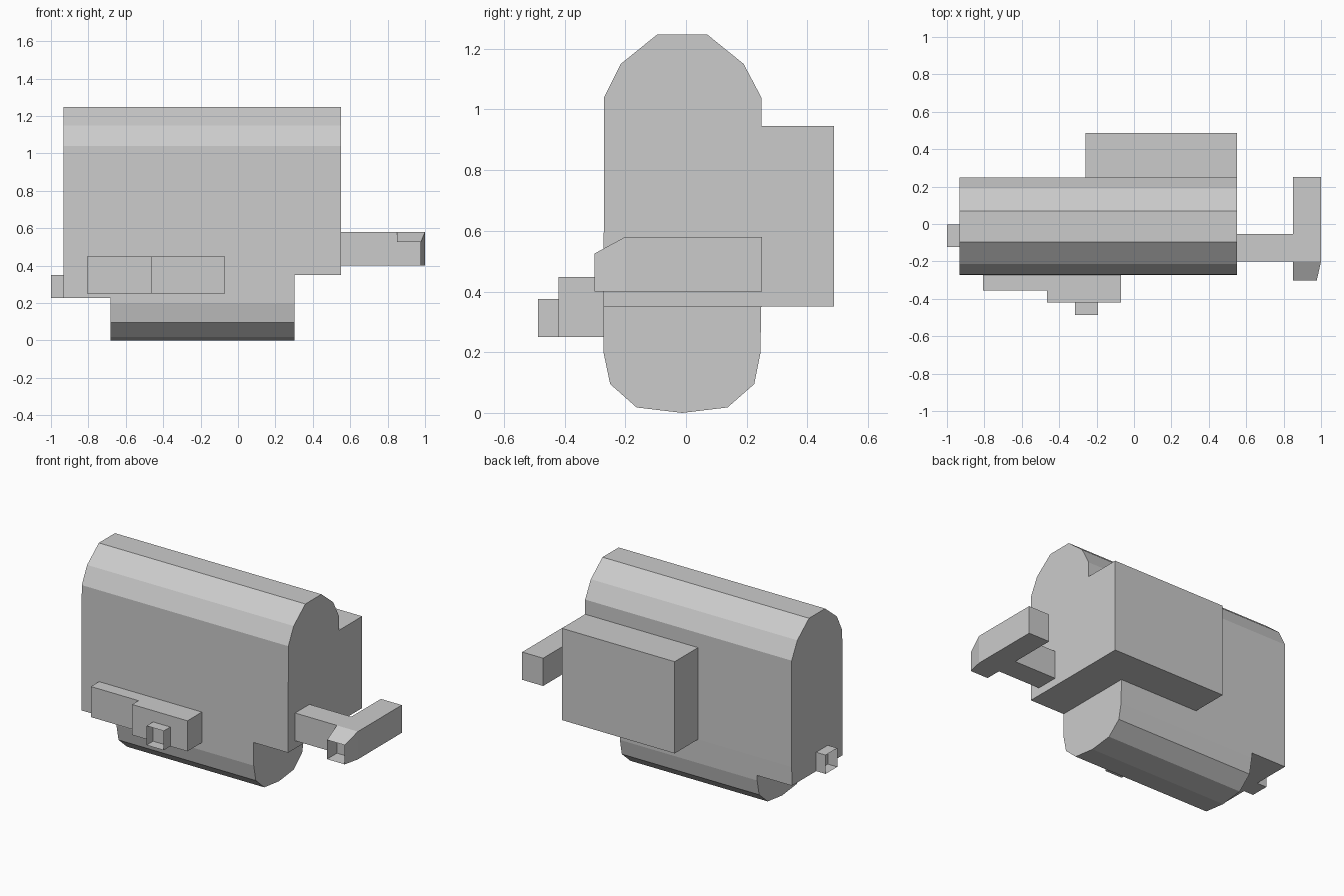
import bpy, bmesh
from mathutils import Vector

if "Cube" in bpy.data.objects:
    bpy.data.objects.remove(bpy.data.objects["Cube"])


def finish(name, bm):
    mesh = bpy.data.meshes.new(name)
    bm.to_mesh(mesh)
    bm.free()
    ob = bpy.data.objects.new(name, mesh)
    bpy.context.collection.objects.link(ob)
    return ob


def block(name, x, y, z, skip=()):
    """Box given by its ranges; faces whose normal is in skip are left out."""
    bm = bmesh.new()
    bmesh.ops.create_cube(bm, size=1)
    for v in bm.verts:
        v.co = Vector([r[0] if c < 0 else r[1] for r, c in zip((x, y, z), v.co)])
    bm.normal_update()
    gone = [f for f in bm.faces if any(f.normal.dot(Vector(n)) > 0.9 for n in skip)]
    bmesh.ops.delete(bm, geom=gone, context='FACES_ONLY')
    return finish(name, bm)


def prism(name, profile, x0, x1):
    """Extrude a (y, z) outline along x."""
    bm = bmesh.new()
    face = bm.faces.new([bm.verts.new((x0, y, z)) for y, z in profile])
    ext = bmesh.ops.extrude_face_region(bm, geom=[face], use_keep_orig=True)
    for v in ext['geom']:
        if isinstance(v, bmesh.types.BMVert):
            v.co.x = x1
    bmesh.ops.recalc_face_normals(bm, faces=bm.faces)
    return finish(name, bm)


def cut(ob, cutter):
    mod = ob.modifiers.new("cut", 'BOOLEAN')
    mod.operation = 'DIFFERENCE'
    mod.solver = 'EXACT'
    mod.object = cutter
    bpy.context.view_layer.objects.active = ob
    bpy.ops.object.modifier_apply(modifier=mod.name)
    bpy.data.objects.remove(cutter)


FRONT, BACK, LEFT, RIGHT = (0, -1, 0), (0, 1, 0), (-1, 0, 0), (1, 0, 0)

# Main body: capsule outline, lower corners cut away to leave the bottom drum
outline = [(-0.27, 1.04), (-0.215, 1.15), (-0.095, 1.247), (0.07, 1.247),
           (0.19, 1.15), (0.248, 1.04), (0.248, 0.35), (0.245, 0.195),
           (0.225, 0.095), (0.137, 0.018), (-0.012, 0.0), (-0.163, 0.018),
           (-0.25, 0.095), (-0.272, 0.2)]
body = prism("body", outline, -0.932, 0.55)
cut(body, block("cutter_left", (-1.2, -0.682), (-1, 1), (-1, 0.228)))
cut(body, block("cutter_right", (0.303, 1.2), (-1, 1), (-1, 0.35)))

# Box on the back
block("back_box", (-0.26, 0.55), (0.248, 0.487), (0.35, 0.945), [FRONT])

# Stepped plate on the front with a small open socket
block("front_plate", (-0.807, -0.465), (-0.355, -0.271), (0.25, 0.448), [BACK, RIGHT])
block("front_plate_step", (-0.465, -0.069), (-0.42, -0.271), (0.25, 0.448), [BACK])
block("front_socket", (-0.315, -0.192), (-0.487, -0.42), (0.25, 0.375), [BACK, FRONT])

# Open socket on the left end
block("left_socket", (-1.0, -0.932), (-0.122, -0.003), (0.228, 0.35), [LEFT, RIGHT])

# Side arm and cross handle
block("side_arm", (0.55, 0.85), (-0.2, -0.053), (0.40, 0.58), [LEFT, RIGHT])
block("handle", (0.85, 1.0), (-0.2, 0.25), (0.40, 0.58))

# Tapered, open handle tip
tip = block("handle_tip", (0.85, 1.0), (-0.302, -0.2), (0.40, 0.58), [FRONT, BACK])
for v in tip.data.vertices:
    if v.co.y < -0.25:
        v.co.x = min(v.co.x, 0.977)
        v.co.z = min(v.co.z, 0.525)
